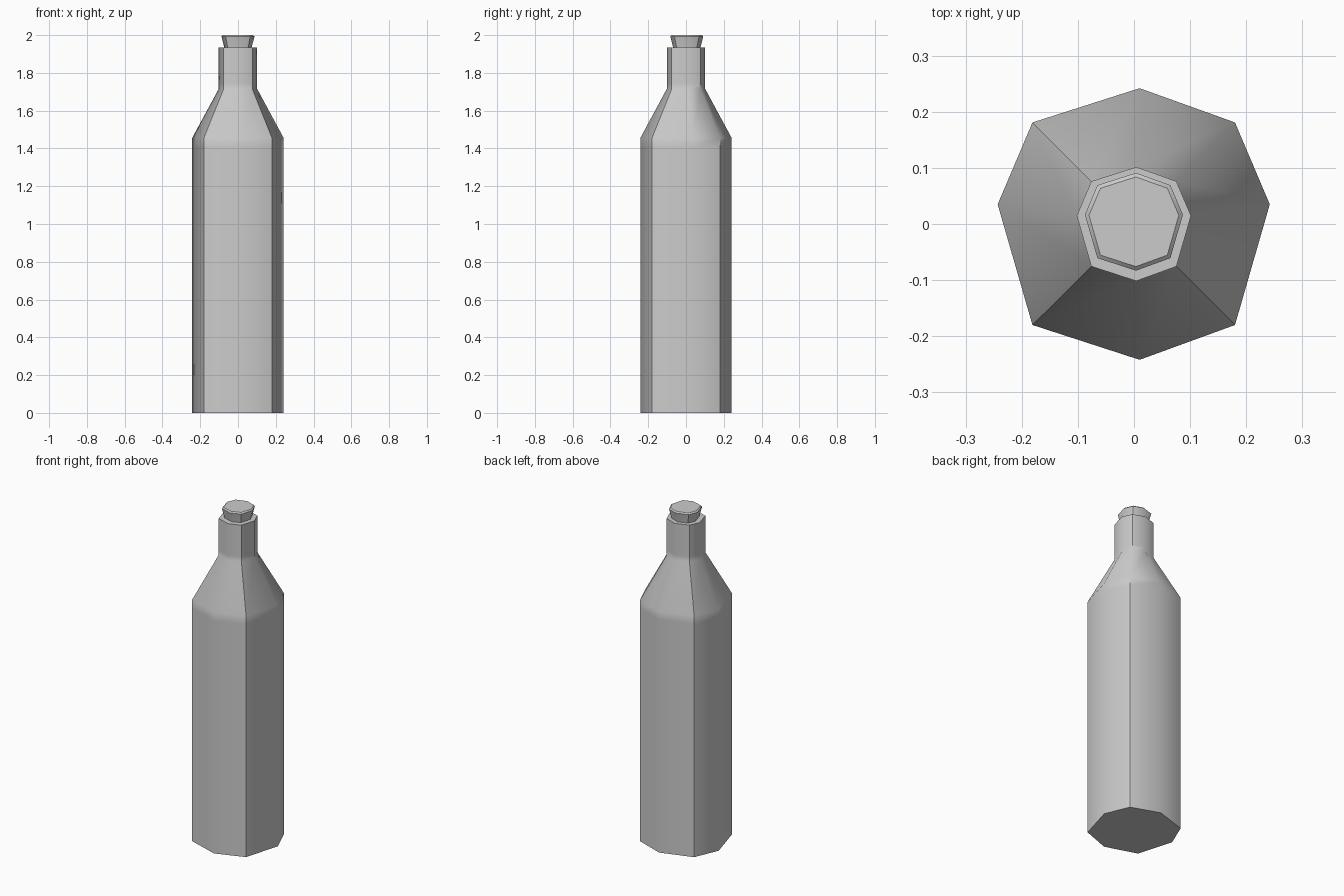
import bpy, bmesh, math

if "Cube" in bpy.data.objects:
    bpy.data.objects.remove(bpy.data.objects["Cube"])

# Slightly uneven octagonal cross-section shared by all parts
SECTION = [(0.01, 0.242), (-0.181, 0.181), (-0.243, 0.035), (-0.181, -0.18),
           (0.01, -0.242), (0.18, -0.18), (0.242, 0.035), (0.18, 0.181)]


def loft(name, profile, offset=(0, 0)):
    """Stack scaled copies of the section: profile = [(scale, z), ...]"""
    bm = bmesh.new()
    rings = [[bm.verts.new((x * s + offset[0], y * s + offset[1], z)) for x, y in SECTION]
             for s, z in profile]
    n = len(SECTION)
    for a, b in zip(rings, rings[1:]):
        for i in range(n):
            j = (i + 1) % n
            bm.faces.new((a[i], a[j], b[j], b[i]))
    bm.faces.new(rings[0])
    bm.faces.new(rings[-1])
    bmesh.ops.recalc_face_normals(bm, faces=bm.faces)
    mesh = bpy.data.meshes.new(name)
    bm.to_mesh(mesh)
    bm.free()
    obj = bpy.data.objects.new(name, mesh)
    bpy.context.collection.objects.link(obj)
    bpy.ops.object.select_all(action='DESELECT')
    obj.select_set(True)
    bpy.context.view_layer.objects.active = obj
    bpy.ops.object.shade_smooth_by_angle(angle=math.radians(43))
    return obj


# Bottle: straight body, sloped shoulder, narrow neck (support loops near the bends)
loft("bottle", [(1, 0), (1, 1.405), (1, 1.455), (0.42, 1.715),
                (0.42, 1.745), (0.42, 1.935)])

# Stopper: flares upward, with a fine bevel round its top
loft("stopper", [(0.29, 1.915), (0.30, 1.935), (0.36, 1.993), (0.33, 2.0)], (0, 0.004))
